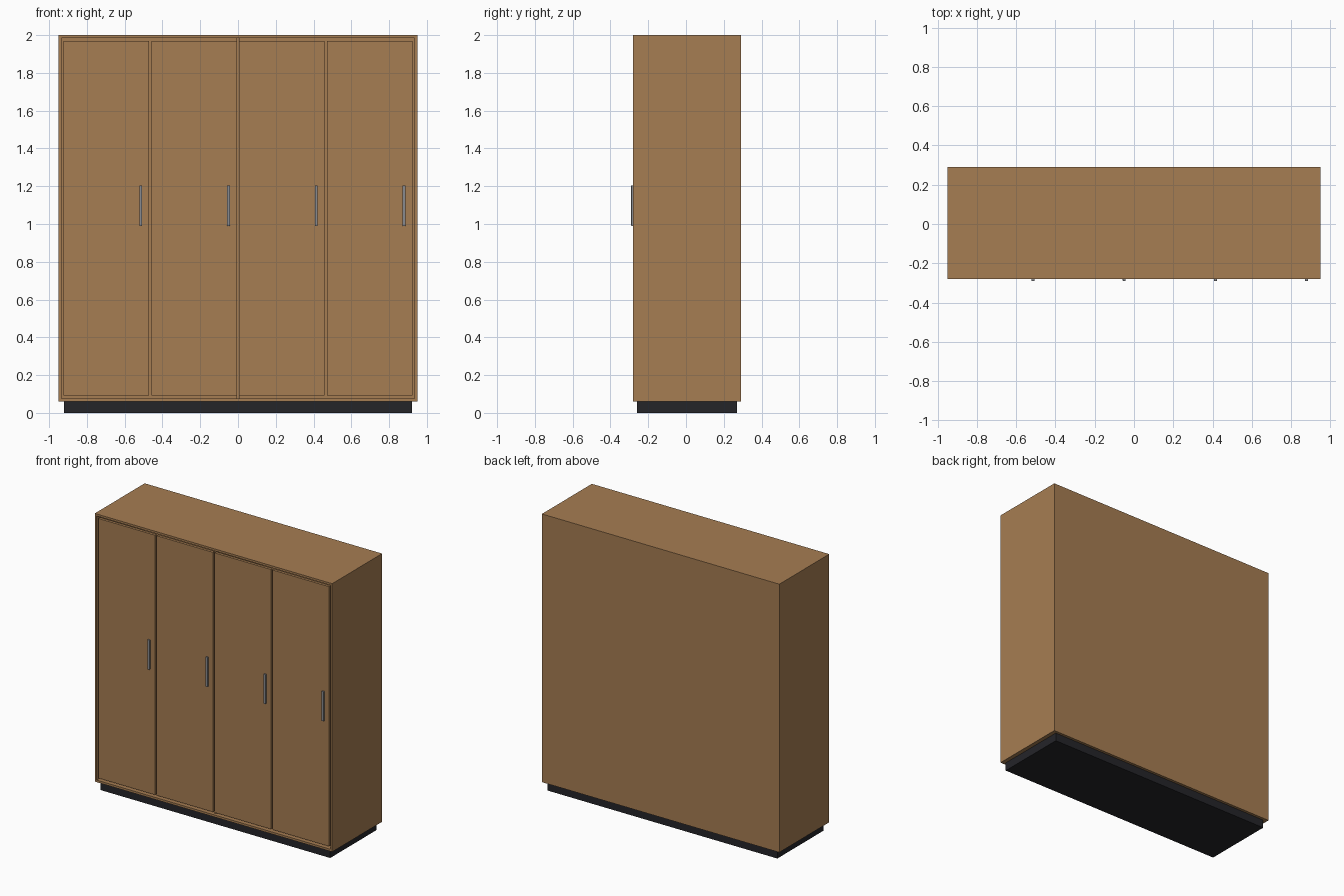
import bpy
import bmesh
from mathutils import Vector

if "Cube" in bpy.data.objects:
    bpy.data.objects.remove(bpy.data.objects["Cube"])


def material(name, rgb):
    m = bpy.data.materials.new(name)
    m.diffuse_color = (*rgb, 1)
    m.use_nodes = True
    m.node_tree.nodes["Principled BSDF"].inputs["Base Color"].default_value = m.diffuse_color
    return m


WOOD = material("wood", (0.38, 0.205, 0.085))
DARK = material("dark_plinth", (0.018, 0.018, 0.022))
METAL = material("handle_metal", (0.25, 0.26, 0.28))


def box(name, lo, hi, mat, bevel=0.0):
    """Box between two opposite corners."""
    lo, hi = Vector(lo), Vector(hi)
    bm = bmesh.new()
    bmesh.ops.create_cube(bm, size=1)
    bmesh.ops.scale(bm, vec=hi - lo, verts=bm.verts)
    mesh = bpy.data.meshes.new(name)
    bm.to_mesh(mesh)
    bm.free()
    mesh.materials.append(mat)
    ob = bpy.data.objects.new(name, mesh)
    ob.location = (lo + hi) / 2
    bpy.context.collection.objects.link(ob)
    if bevel:
        mod = ob.modifiers.new("soft_edges", "BEVEL")
        mod.width, mod.segments = bevel, 2
    return ob


W, T = 0.95, 0.015            # half width, panel thickness
FRONT, BACK = -0.28, 0.29
Z0, Z1 = 0.06, 2.0
IN = W - T                    # inner half width

# Recessed plinth
box("plinth", (-0.92, -0.26, 0), (0.92, 0.27, Z0), DARK)

# Carcass
box("side_left", (-W, FRONT, Z0), (-IN, BACK, Z1), WOOD)
box("side_right", (IN, FRONT, Z0), (W, BACK, Z1), WOOD)
box("bottom_panel", (-IN, FRONT, Z0), (IN, BACK, Z0 + T), WOOD)
box("top_panel", (-IN, FRONT, Z1 - T), (IN, BACK, Z1), WOOD)
box("back_panel", (-IN, BACK - T, Z0 + T), (IN, BACK, Z1 - T), WOOD)
box("centre_partition", (-T / 2, FRONT + 0.022, Z0 + T),
    (T / 2, BACK - T, Z1 - T), WOOD)

# Four inset doors, each with a bar handle near its right edge
DOOR_W, GAP = 0.4525, 0.012
for i in range(4):
    x = -0.923 + i * (DOOR_W + GAP)
    box(f"door_{i + 1}", (x, FRONT + 0.002, 0.092),
        (x + DOOR_W, FRONT + 0.022, 1.97), WOOD)
    hx = x + DOOR_W - 0.044
    box(f"handle_{i + 1}", (hx - 0.0075, -0.29, 0.99),
        (hx + 0.0075, FRONT + 0.003, 1.205), METAL, 0.002)
